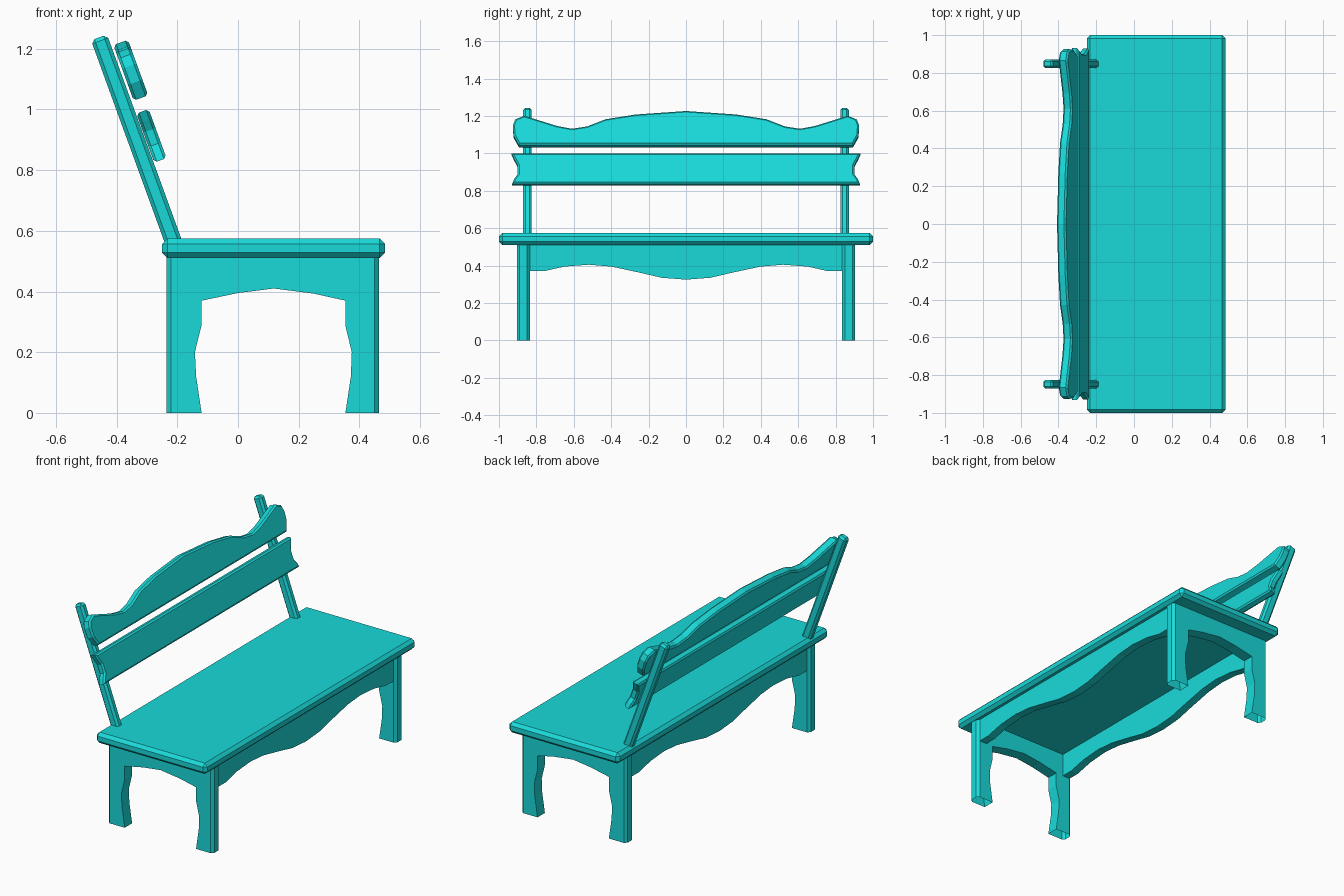
import bpy, bmesh, math
from mathutils import Matrix, Vector

if "Cube" in bpy.data.objects:
    bpy.data.objects.remove(bpy.data.objects["Cube"])

teal = bpy.data.materials.new("teal")
teal.diffuse_color = (0.01, 0.7, 0.7, 1)
teal.use_nodes = True
teal.node_tree.nodes["Principled BSDF"].inputs["Base Color"].default_value = teal.diffuse_color


def finish(bm, name):
    bmesh.ops.recalc_face_normals(bm, faces=bm.faces)
    me = bpy.data.meshes.new(name)
    bm.to_mesh(me)
    bm.free()
    me.materials.append(teal)
    ob = bpy.data.objects.new(name, me)
    bpy.context.collection.objects.link(ob)
    return ob


def prism(name, pts, w0, w1, place, bevel=0, pick=None, open_bottom=False):
    """Extrude a 2D outline from w0 to w1; place(u, v, w) gives the 3D point."""
    bm = bmesh.new()
    a = [bm.verts.new(place(u, v, w0)) for u, v in pts]
    b = [bm.verts.new(place(u, v, w1)) for u, v in pts]
    n = len(pts)
    caps = [bm.faces.new(a), bm.faces.new(b[::-1])]
    for i in range(n):
        j = (i + 1) % n
        bm.faces.new((a[i], a[j], b[j], b[i]))
    bmesh.ops.recalc_face_normals(bm, faces=bm.faces)
    if bevel:
        if pick:
            edges = [e for e in bm.edges if pick(e)]
        else:
            edges = list({e for f in caps for e in f.edges})
        bmesh.ops.bevel(bm, geom=edges, offset=bevel, segments=1,
                        affect='EDGES', profile=0.5)
    if open_bottom:
        low = [f for f in bm.faces if all(v.co.z < 1e-4 for v in f.verts)]
        bmesh.ops.delete(bm, geom=low, context='FACES')
    return finish(bm, name)


def box(name, size, matrix, bevel):
    bm = bmesh.new()
    bmesh.ops.create_cube(bm, size=1)
    bmesh.ops.scale(bm, vec=size, verts=bm.verts)
    bmesh.ops.bevel(bm, geom=bm.edges[:], offset=bevel, segments=1,
                    affect='EDGES', profile=0.5)
    bm.transform(matrix)
    return finish(bm, name)


def mirrored(half):
    """Complete an outline given for u >= 0."""
    return half + [(-u, v) for u, v in reversed(half) if u > 1e-6]


# Seat board
box("seat", (0.735, 2.0, 0.065), Matrix.Translation((0.1175, 0, 0.5425)), 0.018)

# End frames: two legs joined by an arched rail
frame = [(-0.235, 0), (-0.12, 0), (-0.138, 0.12), (-0.142, 0.2), (-0.12, 0.29),
         (-0.12, 0.37), (0, 0.395), (0.118, 0.41), (0.25, 0.393), (0.354, 0.37),
         (0.354, 0.287), (0.375, 0.2), (0.372, 0.12), (0.354, 0),
         (0.465, 0), (0.465, 0.515), (-0.235, 0.515)]


def outer_upright(e):
    p, q = (v.co for v in e.verts)
    return abs(p.z - q.z) > 0.4


for side, label in ((-1, "front"), (1, "rear")):
    prism(label + "_leg_frame", frame, side * 0.834, side * 0.904,
          lambda u, v, w: (u, w, v), 0.015, outer_upright, True)

# Wavy aprons along both long sides
apron = mirrored([(0, 0.325), (0.13, 0.335), (0.25, 0.363), (0.4, 0.395),
                  (0.52, 0.405), (0.65, 0.395), (0.76, 0.37), (0.84, 0.37),
                  (0.84, 0.515)])
prism("right_apron", apron, 0.4, 0.45, lambda u, v, w: (w, u, v))
prism("left_apron", apron, -0.22, -0.17, lambda u, v, w: (w, u, v))

# Reclined back: s runs up the posts, n points forward
tilt = math.radians(20)
base = Vector((-0.217, 0, 0.575))
up = Vector((-math.sin(tilt), 0, math.cos(tilt)))
fwd = Vector((math.cos(tilt), 0, math.sin(tilt)))


def on_back(u, s, n):
    return base + up * s + fwd * n + Vector((0, u, 0))


for y, label in ((-0.848, "front"), (0.848, "rear")):
    m = Matrix.Translation(on_back(y, 0.34, 0)) @ Matrix.Rotation(-tilt, 4, 'Y')
    box(label + "_back_post", (0.056, 0.046, 0.73), m, 0.012)

# Lower slat with notched ends
lower = mirrored([(0.93, 0.255), (0.918, 0.285), (0.9, 0.31), (0.9, 0.36),
                  (0.918, 0.395), (0.932, 0.427)])
prism("lower_slat", lower, 0.03, 0.073, on_back, 0.009)

# Upper slat with crested top
upper = mirrored([(0, 0.665), (0.27, 0.645), (0.43, 0.618), (0.53, 0.577),
                  (0.61, 0.564), (0.69, 0.58), (0.865, 0.638), (0.913, 0.617),
                  (0.926, 0.582), (0.922, 0.525), (0.893, 0.47)])
prism("upper_slat", upper, 0.036, 0.087, on_back, 0.009)
